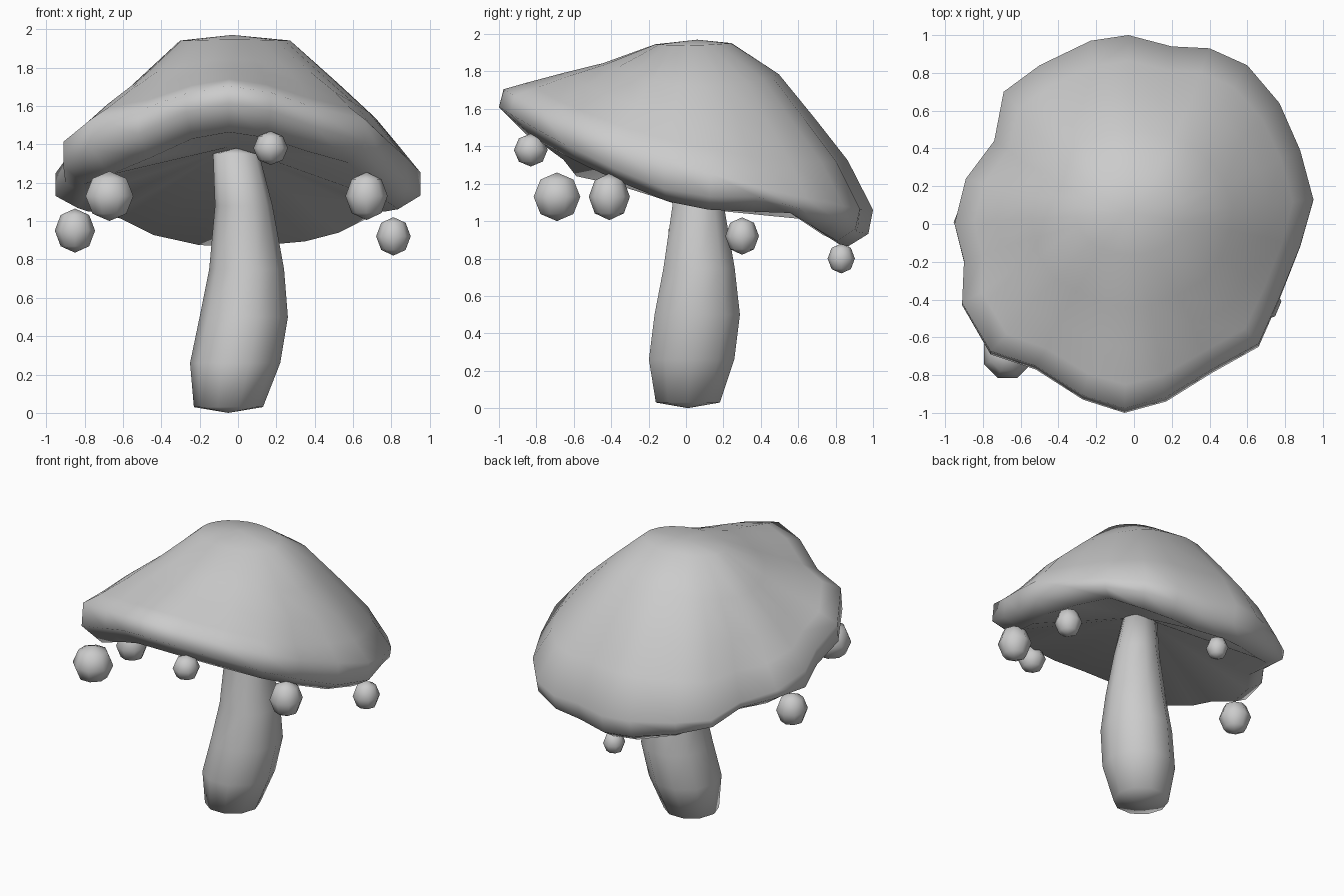
import bpy, bmesh, math

if "Cube" in bpy.data.objects:
    bpy.data.objects.remove(bpy.data.objects["Cube"])


def loft(name, rings, start, end, angle):
    """Skin a stack of closed rings, closing both ends with a fan to a point."""
    bm = bmesh.new()
    loops = [[bm.verts.new(p) for p in r] for r in rings]
    n = len(loops[0])
    a, b = bm.verts.new(start), bm.verts.new(end)
    for lo, hi in zip(loops, loops[1:]):
        for i in range(n):
            j = (i + 1) % n
            bm.faces.new((lo[i], lo[j], hi[j], hi[i]))
    for i in range(n):
        j = (i + 1) % n
        bm.faces.new((a, loops[0][j], loops[0][i]))
        bm.faces.new((b, loops[-1][i], loops[-1][j]))
    bmesh.ops.recalc_face_normals(bm, faces=bm.faces)
    mesh = bpy.data.meshes.new(name)
    bm.to_mesh(mesh)
    bm.free()
    ob = bpy.data.objects.new(name, mesh)
    bpy.context.collection.objects.link(ob)
    smooth(ob, angle)
    return ob


def smooth(ob, angle):
    bpy.ops.object.select_all(action='DESELECT')
    ob.select_set(True)
    bpy.context.view_layer.objects.active = ob
    bpy.ops.object.shade_smooth_by_angle(angle=math.radians(angle))


# Wavy cap outline seen from above
outline = [(-.03, 1), (.2, .94), (.4, .93), (.6, .84), (.77, .64), (.88, .39),
           (.95, .13), (.88, -.12), (.77, -.4), (.66, -.65), (.41, -.79), (.17, -.94),
           (-.05, -1), (-.27, -.93), (-.52, -.77), (-.76, -.69), (-.91, -.43), (-.9, -.2),
           (-.95, 0), (-.89, .24), (-.74, .44), (-.69, .7), (-.5, .84), (-.23, .97)]

# Cap rings from lip to crown: x scale, y scale, roundness, height, tilt, curvature
cap_rings = [(.88, .86, 0, 1.07, -.35, .13), (1, 1, 0, 1.13, -.34, .14),
             (1, 1, 0, 1.25, -.33, .14), (.89, .86, .1, 1.38, -.245, .21),
             (.77, .68, .4, 1.53, -.19, .32), (.57, .48, .7, 1.72, -.085, .44),
             (.31, .21, 1, 1.94, 0, .2)]


def cap_ring(k, sx, sy, rnd, h, tilt, curve):
    pts = []
    for x, y in outline:
        if k in (1, 2):
            px, py = x, y * (1 if (y > 0) == (k == 2) else .975)
        else:
            t = math.atan2(y, x)
            x += rnd * (.93 * math.cos(t) - x)
            y += rnd * (.97 * math.sin(t) - y)
            px, py = -.02 + (x + .02) * sx, .05 + (y - .05) * sy
        z = h + tilt * py + curve * py * py
        if k < 2:
            z += .15 * px * px * max(0, min(1, py / .4))
            z -= .08 * math.exp(-((px + .68) ** 2 + (py + .58) ** 2) / .05)
        elif px > .5:
            z += .1 * (px - .5)
        if k == 0:
            z += .06 * math.exp(-((py - .55) / .15) ** 2)
        pts.append((px, py, z))
    return pts


loft("cap", [cap_ring(k, *r) for k, r in enumerate(cap_rings)],
     (-.03, .04, 1.39), (-.03, .06, 1.97), 100)

# Bulging stem: z, x range, y range
levels = [(.03, -.23, .13, -.17, .19), (.26, -.25, .22, -.21, .27),
          (.50, -.20, .26, -.18, .30), (.75, -.15, .24, -.13, .27),
          (1.08, -.12, .18, -.08, .21), (1.35, -.13, .11, -.06, .15)]
SIDES = 10
stem_rings = []
for z, x0, x1, y0, y1 in levels:
    stem_rings.append([((x0 + x1) / 2 + (x1 - x0) / 2 * math.cos(2 * math.pi * i / SIDES),
                        (y0 + y1) / 2 + (y1 - y0) / 2 * math.sin(2 * math.pi * i / SIDES), z)
                       for i in range(SIDES)])
loft("stem", stem_rings, (-.05, .01, 0), (-.01, .04, 1.38), 100)

# Hanging drops around the rim: position, width radius, height radius, turn
drops = [((-.67, -.69, 1.13), .135, .13, 22.5), ((-.85, .01, .95), .105, .115, 0),
         ((.17, -.83, 1.38), .09, .088, 0), ((.67, -.41, 1.13), .11, .125, 0),
         ((.81, .30, .92), .09, .10, 0), ((-.01, .83, .80), .073, .08, 0)]
for i, (pos, r, h, turn) in enumerate(drops):
    bpy.ops.mesh.primitive_uv_sphere_add(segments=8, ring_count=4, radius=1, location=pos,
                                         rotation=(0, 0, math.radians(turn)))
    ob = bpy.context.object
    ob.name = f"hanging_drop_{i + 1}"
    ob.scale = (r, r, h)
    smooth(ob, 90)
